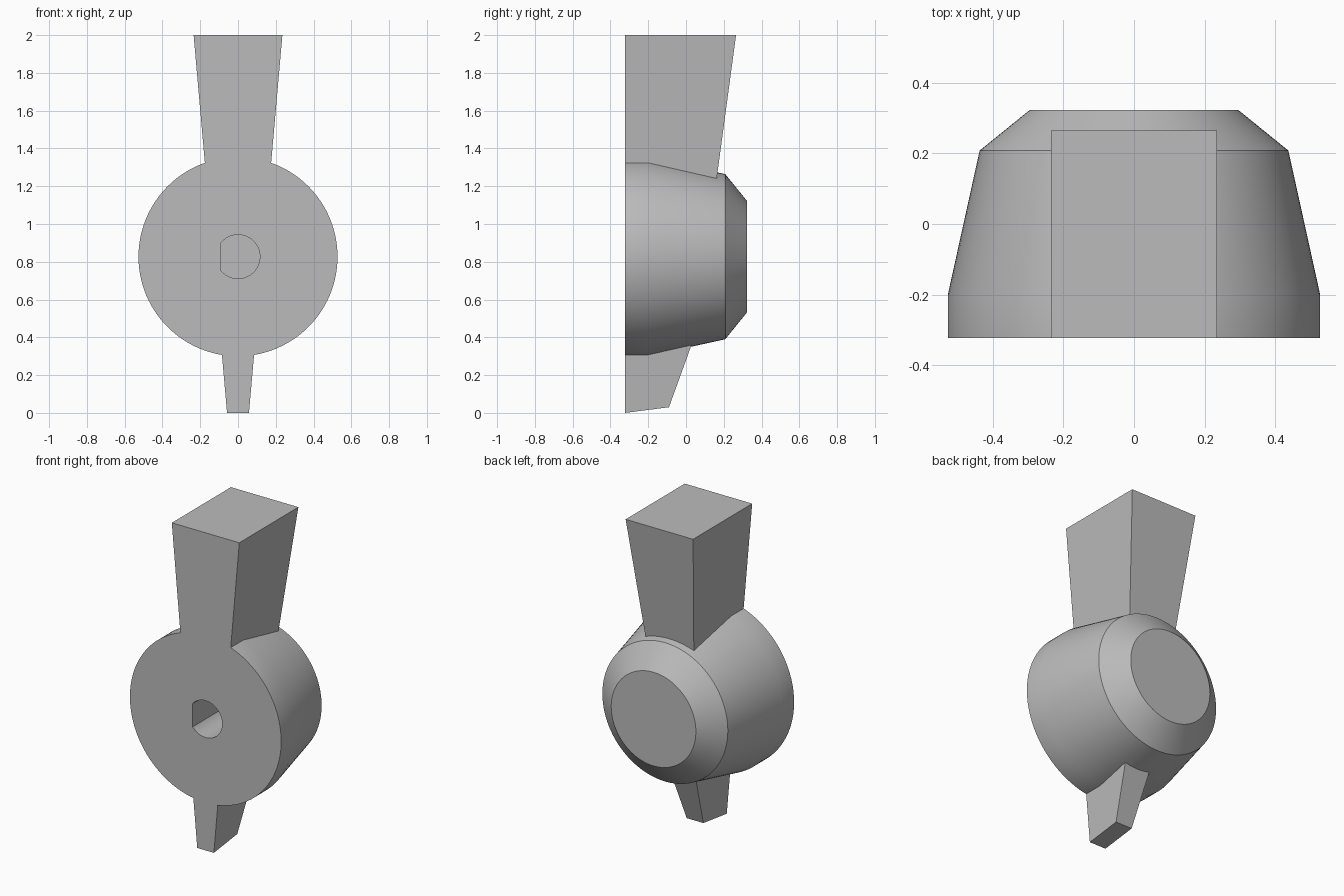
import bpy
import bmesh
from math import radians, pi, sqrt, cos, sin, acos
from mathutils import Matrix, Vector

FRONT = -0.323
AXIS = Vector((0, 0, 0.827))

cube = bpy.data.objects.get("Cube")
if cube:
    bpy.data.objects.remove(cube)

grey = bpy.data.materials.new("plain grey")
grey.use_nodes = True
COLOUR = (0.5, 0.5, 0.5, 1)
grey.diffuse_color = COLOUR
grey.node_tree.nodes["Principled BSDF"].inputs["Base Color"].default_value = COLOUR


def finish(name, bm):
    bmesh.ops.recalc_face_normals(bm, faces=bm.faces)
    mesh = bpy.data.meshes.new(name)
    bm.to_mesh(mesh)
    bm.free()
    mesh.materials.append(grey)
    obj = bpy.data.objects.new(name, mesh)
    bpy.context.collection.objects.link(obj)
    return obj


def prism(name, bottom, top):
    """Tapered bar from (half width, back y, front z, back z) sections."""
    bm = bmesh.new()
    rings = [[bm.verts.new(p) for p in ((-w, FRONT, zf), (w, FRONT, zf),
                                       (w, back, zb), (-w, back, zb))]
             for w, back, zf, zb in (bottom, top)]
    low, high = rings
    bm.faces.new(low)
    bm.faces.new(high)
    for i in range(4):
        j = (i + 1) % 4
        bm.faces.new((low[i], low[j], high[j], high[i]))
    return finish(name, bm)


def combine(target, other, operation):
    mod = target.modifiers.new(other.name, "BOOLEAN")
    mod.object = other
    mod.operation = operation
    mod.solver = "EXACT"
    bpy.context.view_layer.objects.active = target
    bpy.ops.object.modifier_apply(modifier=mod.name)
    bpy.data.objects.remove(other)


# Round hub: turned profile of (radius, y)
SIDES = 96
bm = bmesh.new()
rings = []
for r, y in ((0.527, FRONT), (0.527, -0.2), (0.437, 0.208), (0.295, 0.323)):
    turn = Matrix.Translation(AXIS + Vector((0, y, 0))) @ Matrix.Rotation(pi / 2, 4, "X")
    rings.append(bmesh.ops.create_circle(bm, segments=SIDES, radius=r, matrix=turn)["verts"])
for a, b in zip(rings, rings[1:]):
    for i in range(SIDES):
        j = (i + 1) % SIDES
        bm.faces.new((a[i], a[j], b[j], b[i]))
bm.faces.new(rings[0])
bm.faces.new(rings[-1])
knob = finish("knob", bm)

# Wide grip above and narrow pointer below
combine(knob, prism("grip", (0.147, 0.13, 1, 1), (0.235, 0.265, 2, 2)), "UNION")
combine(knob, prism("pointer", (0.058, -0.09, 0, 0.03), (0.102, 0.08, 0.5, 0.5)), "UNION")

# D-shaped shaft socket, flat on the right
bm = bmesh.new()
R, FLAT = 0.116, 0.09
limit = acos(-FLAT / R)
outline = [bm.verts.new((R * cos(t), FRONT - 0.1, AXIS.z + R * sin(t)))
           for t in (limit * (i / 24 - 1) for i in range(49))]
face = bm.faces.new(outline)
side = bmesh.ops.extrude_face_region(bm, geom=[face])["geom"]
bmesh.ops.translate(bm, vec=(0, 0.55, 0),
                    verts=[v for v in side if isinstance(v, bmesh.types.BMVert)])
# close the front if the extrusion consumed it
if any(e.is_boundary for e in bm.edges):
    bmesh.ops.holes_fill(bm, edges=[e for e in bm.edges if e.is_boundary])
combine(knob, finish("socket", bm), "DIFFERENCE")

# Smooth the turned surfaces, keep the edges crisp
bpy.ops.object.select_all(action="DESELECT")
knob.select_set(True)
bpy.context.view_layer.objects.active = knob
bpy.ops.object.shade_smooth_by_angle(angle=radians(25))
